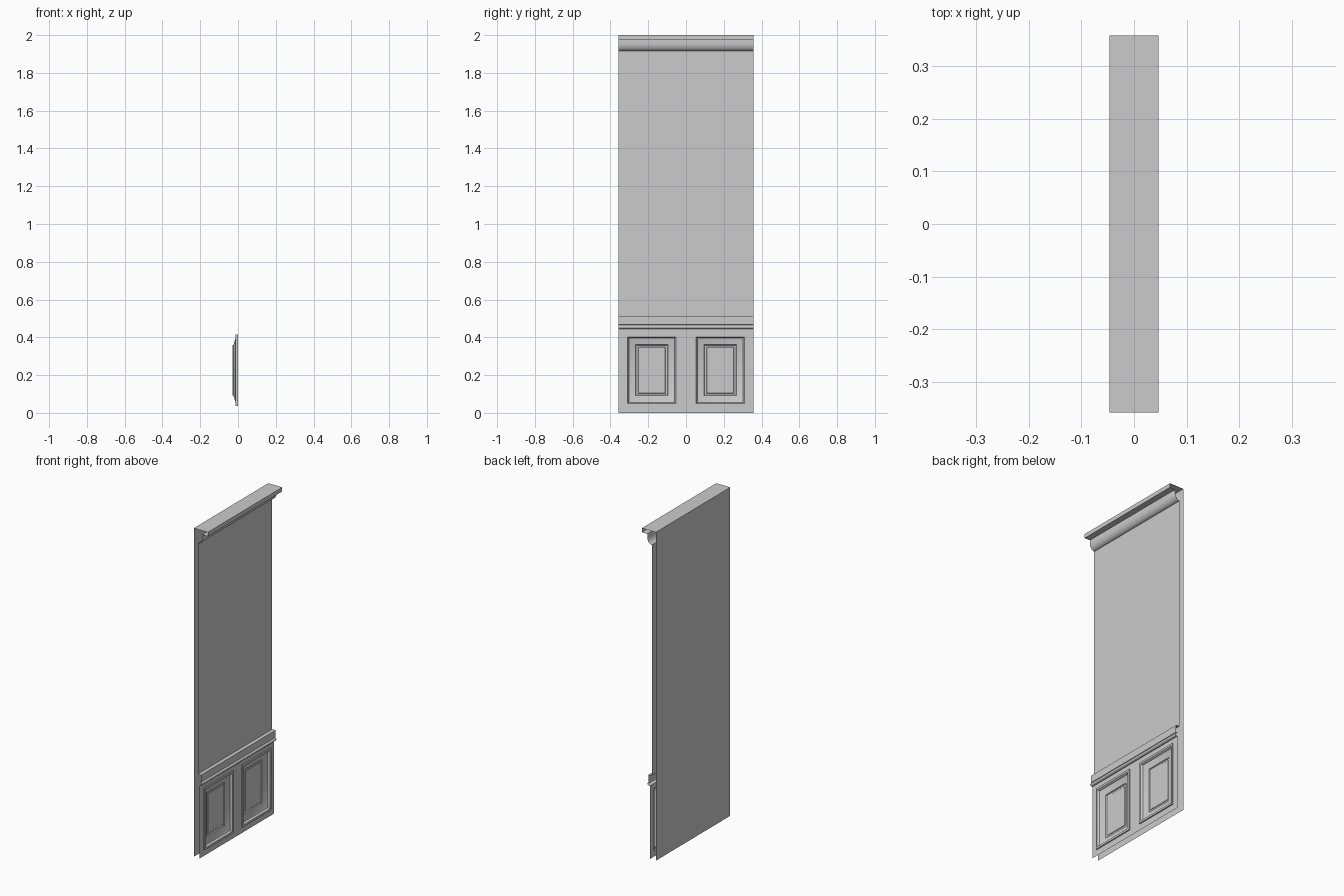
import bpy
from math import sin, cos, pi, radians

if "Cube" in bpy.data.objects:
    bpy.data.objects.remove(bpy.data.objects["Cube"])

HALF = 0.358          # half width of the wall along y
BACK, UPPER, LOWER = -0.047, -0.02, -0.007   # x of the wall sheets


def make(name, verts, faces):
    me = bpy.data.meshes.new(name)
    me.from_pydata(verts, [], faces)
    ob = bpy.data.objects.new(name, me)
    bpy.context.collection.objects.link(ob)
    bpy.ops.object.select_all(action='DESELECT')
    ob.select_set(True)
    bpy.context.view_layer.objects.active = ob
    bpy.ops.object.shade_smooth_by_angle(angle=radians(30))
    return ob


def sweep(name, profile):
    """Open (x, z) profile extruded along y, ends left open."""
    verts = [(x, y, z) for x, z in profile for y in (-HALF, HALF)]
    faces = [(2*i, 2*i+2, 2*i+3, 2*i+1) for i in range(len(profile) - 1)]
    return make(name, verts, faces)


def arc(cx, cz, rx, rz, a0, a1, n=8):
    return [(cx + rx*cos(radians(a0 + (a1-a0)*i/n)),
             cz + rz*sin(radians(a0 + (a1-a0)*i/n))) for i in range(n + 1)]


# Back sheet
sweep("wall_back", [(BACK, 0), (BACK, 2)])

# Cornice: flat top, fascia, soffit and rounded moulding beneath
sweep("cornice", [(BACK, 2), (0.047, 2), (0.047, 1.975), (0.01, 1.975)]
      + arc(UPPER, 1.957, 0.03, 0.042, 0, -90))

# Plain upper wall
sweep("upper_wall", [(UPPER, 1.915), (UPPER, 0.51)])

# Chair rail: flat band over a half-round bead
sweep("chair_rail", [(UPPER, 0.51), (0.003, 0.51), (0.003, 0.467), (-0.005, 0.465)]
      + arc(-0.003, 0.455, 0.012, 0.01, 90, -90) + [(LOWER, 0.445)])

# Lower wall: grid of cells with two openings for the panels
ys = [-HALF, -0.321, -0.042, 0.042, 0.321, HALF]
zs = [0, 0.037, 0.415, 0.445]
verts = [(LOWER, y, z) for z in zs for y in ys]
n = len(ys)
faces = [(j*n+i, j*n+i+1, (j+1)*n+i+1, (j+1)*n+i)
         for j in range(3) for i in range(5) if not (j == 1 and i in (1, 3))]
make("lower_wall", verts, faces)

# Sunk panels: nested rings of (inset, depth) closed by a flat field
rings = [(0, -0.012), (0, 0), (0.012, 0), (0.015, -0.004), (0.018, -0.012),
         (0.022, -0.014), (0.035, -0.018), (0.054, -0.024), (0.057, -0.03),
         (0.066, -0.03), (0.069, -0.027)]
for name, y0, y1 in (("panel_left", ys[1], ys[2]), ("panel_right", ys[3], ys[4])):
    verts, faces = [], []
    for d, x in rings:
        verts += [(x, y0+d, zs[1]+d), (x, y1-d, zs[1]+d),
                  (x, y1-d, zs[2]-d), (x, y0+d, zs[2]-d)]
    for r in range(len(rings) - 1):
        for k in range(4):
            a, b = r*4 + k, r*4 + (k+1) % 4
            faces.append((a, b, b+4, a+4))
    m = len(verts)
    faces.append((m-4, m-3, m-2, m-1))
    make(name, verts, faces)
